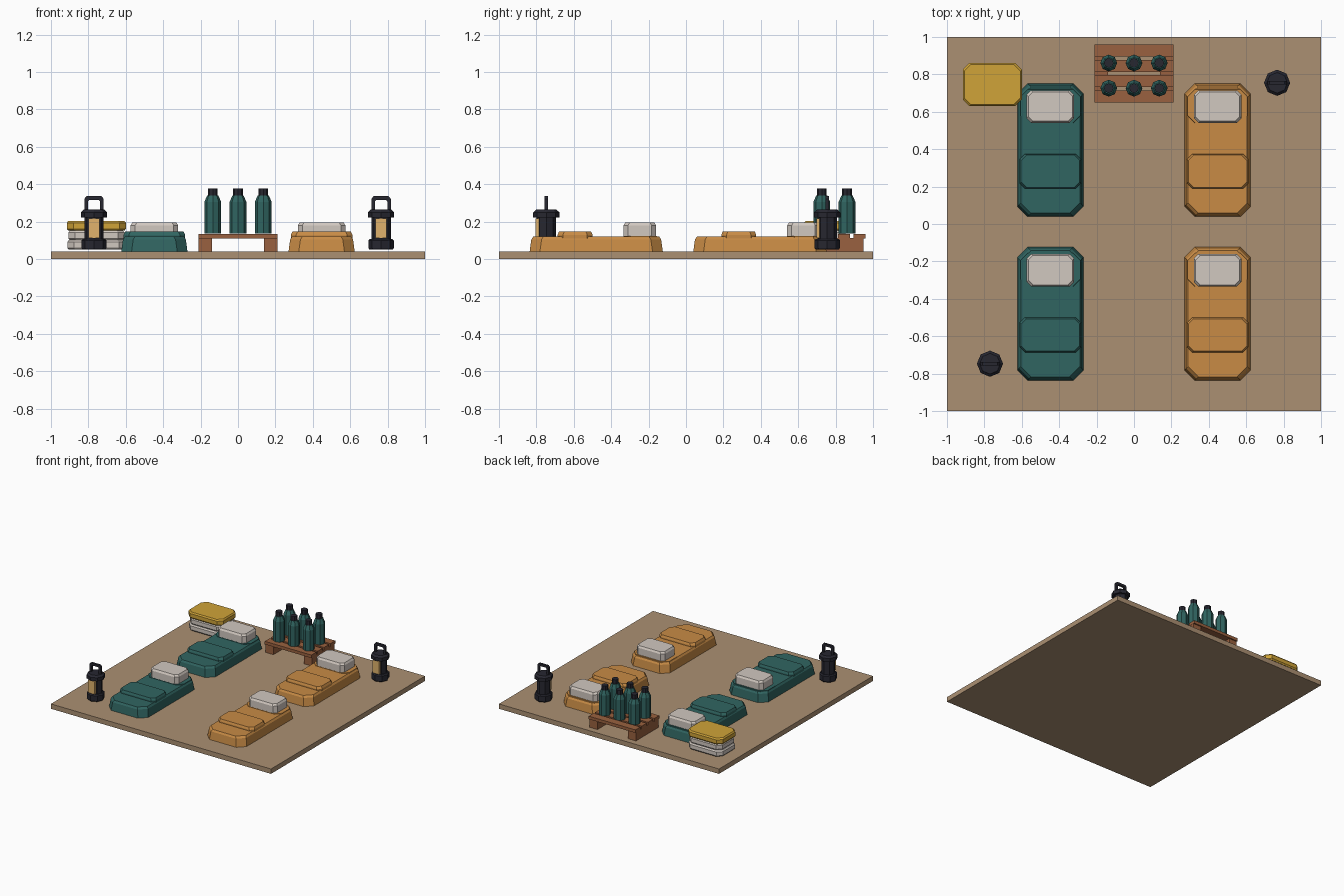
import bpy, bmesh
from math import sin, cos, pi

if "Cube" in bpy.data.objects:
    bpy.data.objects.remove(bpy.data.objects["Cube"])


def material(name, rgb):
    m = bpy.data.materials.new(name)
    m.diffuse_color = (*rgb, 1)
    m.use_nodes = True
    m.node_tree.nodes["Principled BSDF"].inputs["Base Color"].default_value = m.diffuse_color
    return m


SAND = material("sand", (0.41, 0.28, 0.17))
TEAL = material("teal", (0.03, 0.13, 0.12))
ORANGE = material("orange", (0.58, 0.26, 0.06))
PALE = material("pale", (0.64, 0.58, 0.53))
YELLOW = material("yellow", (0.63, 0.37, 0.04))
WOOD = material("wood", (0.32, 0.12, 0.05))
DARK = material("dark", (0.02, 0.02, 0.03))
GLOW = material("glow", (0.75, 0.45, 0.15))


def loft(name, mat, rings):
    """Skin a stack of equal-sized point rings and cap both ends."""
    bm = bmesh.new()
    loops = [[bm.verts.new(p) for p in ring] for ring in rings]
    n = len(loops[0])
    for a, b in zip(loops, loops[1:]):
        for i in range(n):
            j = (i + 1) % n
            bm.faces.new((a[i], a[j], b[j], b[i]))
    bm.faces.new(loops[0][::-1])
    bm.faces.new(loops[-1])
    bmesh.ops.recalc_face_normals(bm, faces=bm.faces)
    me = bpy.data.meshes.new(name)
    bm.to_mesh(me)
    bm.free()
    me.materials.append(mat)
    ob = bpy.data.objects.new(name, me)
    bpy.context.collection.objects.link(ob)
    return ob


def box(name, mat, x0, x1, y0, y1, z0, z1):
    return loft(name, mat, [[(x0, y0, z), (x1, y0, z), (x1, y1, z), (x0, y1, z)] for z in (z0, z1)])


def soft_slab(name, mat, x, y, levels, c):
    """Corner-cut slab; levels are (z, half width, half length)."""
    rings = []
    for z, w, l in levels:
        pts = [(w, -l + c), (w, l - c), (w - c, l), (-w + c, l),
               (-w, l - c), (-w, -l + c), (-w + c, -l), (w - c, -l)]
        rings.append([(x + px, y + py, z) for px, py in pts])
    return loft(name, mat, rings)


def turned(name, mat, x, y, profile, n=8):
    """Low-poly lathe; profile is (radius, z)."""
    return loft(name, mat, [[(x + r * cos(2 * pi * i / n), y + r * sin(2 * pi * i / n), z)
                             for i in range(n)] for r, z in profile])


# Ground mat
box("ground_mat", SAND, -1, 1, -1, 1, 0, 0.04)

# Sleeping bags with fold, hood and pillow
for side, x, mat in (("left", -0.447, TEAL), ("right", 0.447, ORANGE)):
    for row, y in (("front", -0.48), ("back", 0.395)):
        tag = f"{row}_{side}"
        soft_slab("sleeping_bag_" + tag, mat, x, y,
                  [(0.04, 0.177, 0.356), (0.105, 0.168, 0.347), (0.12, 0.158, 0.337)], 0.055)
        soft_slab("bag_fold_" + tag, mat, x, y - 0.113,
                  [(0.09, 0.164, 0.093), (0.13, 0.164, 0.093), (0.147, 0.156, 0.086)], 0.028)
        soft_slab("bag_hood_" + tag, mat, x, y + 0.235,
                  [(0.09, 0.164, 0.094), (0.124, 0.16, 0.09)], 0.04)
        soft_slab("pillow_" + tag, PALE, x, y + 0.233,
                  [(0.12, 0.127, 0.087), (0.18, 0.127, 0.087), (0.195, 0.118, 0.078)], 0.024)

# Pallet: runners and slats
for s in (-1, 1):
    box("pallet_runner", WOOD, s * 0.175 - 0.035, s * 0.175 + 0.035, 0.66, 0.95, 0.04, 0.112)
for i in range(4):
    y = 0.682 + i * 0.082
    box(f"pallet_slat_{i + 1}", WOOD, -0.212, 0.212, y - 0.032, y + 0.032, 0.11, 0.135)

# Water bottles
for x in (-0.135, 0, 0.135):
    for y in (0.726, 0.861):
        turned("bottle", TEAL, x, y, [(0.045, 0.138), (0.045, 0.305), (0.03, 0.34)])
        turned("bottle_cap", DARK, x, y, [(0.026, 0.338), (0.026, 0.376)])

# Lanterns
for side, x, y in (("left", -0.77, -0.747), ("right", 0.765, 0.755)):
    turned("lantern_base_" + side, DARK, x, y,
           [(0.062, 0.05), (0.068, 0.06), (0.068, 0.1), (0.06, 0.108)])
    turned("lantern_body_" + side, DARK, x, y, [(0.052, 0.1), (0.052, 0.225)])
    turned("lantern_lid_" + side, DARK, x, y,
           [(0.07, 0.222), (0.07, 0.25), (0.055, 0.264)])
    box("lantern_window_" + side, GLOW, x - 0.029, x + 0.029, y - 0.057, y - 0.03, 0.112, 0.216)
    # Handle arch swept as outer and inner outline
    path = [(-0.052, 0.25), (-0.052, 0.322), (-0.04, 0.336), (0.04, 0.336), (0.052, 0.322),
            (0.052, 0.25), (0.033, 0.25), (0.033, 0.308), (0.026, 0.317),
            (-0.026, 0.317), (-0.033, 0.308), (-0.033, 0.25)]
    loft("lantern_handle_" + side, DARK,
         [[(x + px, y + dy, pz) for px, pz in path] for dy in (-0.009, 0.009)])

# Stack of folded blankets
for i, (mat, w, l) in enumerate(((PALE, 0.155, 0.112), (PALE, 0.15, 0.108), (YELLOW, 0.158, 0.115))):
    z = 0.05 + i * 0.051
    soft_slab(f"folded_blanket_{i + 1}", mat, -0.757, 0.746,
              [(z, w - 0.008, l - 0.008), (z + 0.01, w, l), (z + 0.041, w, l),
               (z + 0.052, w - 0.008, l - 0.008)], 0.035)
